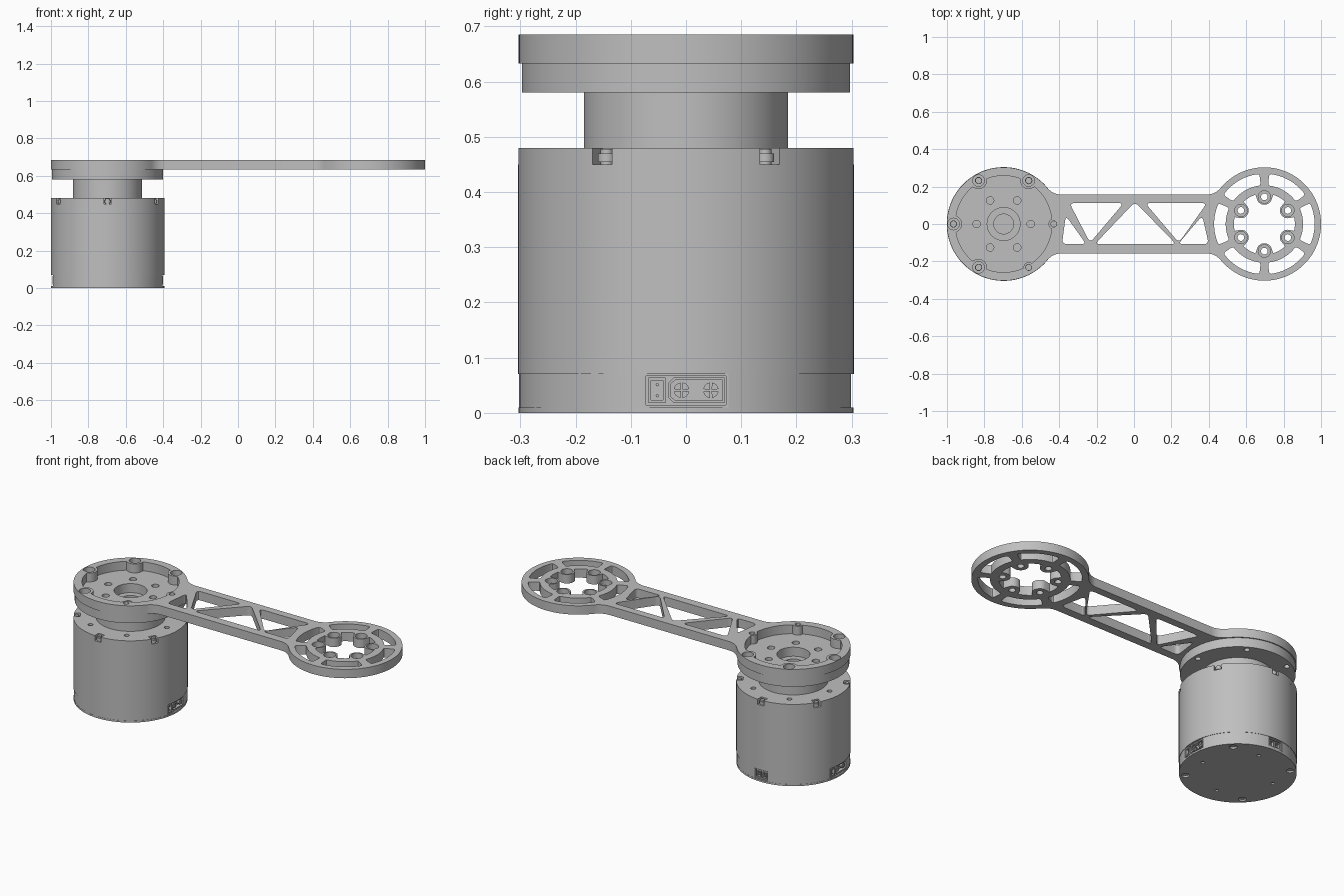
import bpy, bmesh
from math import sin, cos, pi, radians, sqrt, atan2
from mathutils import Matrix, Vector

cube = bpy.data.objects.get("Cube")
if cube:
    bpy.data.objects.remove(cube)

grey = bpy.data.materials.new("machined_grey")
grey.use_nodes = True
grey.diffuse_color = (0.52, 0.52, 0.52, 1)
grey.node_tree.nodes["Principled BSDF"].inputs["Base Color"].default_value = (0.52, 0.52, 0.52, 1)

C = 0.697            # distance of each hub from the middle
R = 0.303            # hub radius
MOTOR, TIP = (-C, 0), (C, 0)
SIXTHS = [radians(60 * k) for k in range(6)]
OFFSET_SIXTHS = [a + pi / 6 for a in SIXTHS]


# ---- outline helpers ----
def arc(c, r, a0, a1, n):
    return [(c[0] + r * cos(a0 + (a1 - a0) * i / n), c[1] + r * sin(a0 + (a1 - a0) * i / n))
            for i in range(n + 1)]


def circle(c, r, n=24):
    return arc(c, r, 0, 2 * pi, n)[:-1]


def hole_ring(c, d, r, angles, n=20):
    return [circle((c[0] + d * cos(a), c[1] + d * sin(a)), r, n) for a in angles]


def rect(x0, x1, y0, y1):
    return [(x0, y0), (x1, y0), (x1, y1), (x0, y1)]


def rounded(pts, d, steps=5):
    """Polygon with every corner replaced by a short curve."""
    out = []
    for i, p in enumerate(pts):
        p = Vector(p)
        ends = []
        for q in (pts[i - 1], pts[(i + 1) % len(pts)]):
            v = Vector(q) - p
            ends.append(p + v.normalized() * min(d, v.length * 0.4))
        for k in range(steps + 1):
            t = k / steps
            out.append(tuple(ends[0] * (1 - t) ** 2 + p * 2 * t * (1 - t) + ends[1] * t * t))
    return out


def arc_slot(c, r0, r1, mid, half):
    pts = arc(c, r1, mid - half, mid + half, 8) + arc(c, r0, mid + half, mid - half, 8)
    return rounded(pts, 0.018, 3)


def scalloped(c, r, d, bosses, n=360):
    """Circle with round bosses (angle, radius) biting in from distance d."""
    out = []
    for i in range(n):
        t, rr = 2 * pi * i / n, r
        for a, rb in bosses:
            s = rb * rb - (d * sin(t - a)) ** 2
            if s > 0 and cos(t - a) > 0:
                rr = min(rr, d * cos(t - a) - sqrt(s))
        out.append((c[0] + rr * cos(t), c[1] + rr * sin(t)))
    return out


def notched(c, r, cuts):
    """Circle with flat-bottomed notches (angle, half width, floor distance), sorted by angle."""
    out = []
    for i, (a, w, f) in enumerate(cuts):
        for x, y in ((sqrt(r * r - w * w), -w), (f, -w), (f, w)):
            out.append((c[0] + x * cos(a) - y * sin(a), c[1] + x * sin(a) + y * cos(a)))
        a2, w2, _ = cuts[(i + 1) % len(cuts)]
        if i == len(cuts) - 1:
            a2 += 2 * pi
        out += arc(c, r, a + atan2(w, sqrt(r * r - w * w)),
                   a2 - atan2(w2, sqrt(r * r - w2 * w2)), 24)[:-1]
    return out


# ---- solid from nested outlines ----
def plate(name, loops, z0, z1, matrix=Matrix()):
    cu = bpy.data.curves.new(name, 'CURVE')
    cu.dimensions, cu.fill_mode, cu.extrude = '2D', 'BOTH', (z1 - z0) / 2
    for loop in loops:
        sp = cu.splines.new('POLY')
        sp.points.add(len(loop) - 1)
        for pt, (x, y) in zip(sp.points, loop):
            pt.co = (x, y, 0, 1)
        sp.use_cyclic_u = True
    ob = bpy.data.objects.new(name, cu)
    bpy.context.collection.objects.link(ob)
    bpy.ops.object.select_all(action='DESELECT')
    ob.select_set(True)
    bpy.context.view_layer.objects.active = ob
    bpy.ops.object.convert(target='MESH')
    ob = bpy.context.view_layer.objects.active
    bm = bmesh.new()
    bm.from_mesh(ob.data)
    bmesh.ops.remove_doubles(bm, verts=bm.verts, dist=1e-5)
    bmesh.ops.recalc_face_normals(bm, faces=bm.faces)
    bm.transform(matrix @ Matrix.Translation((0, 0, (z0 + z1) / 2)))
    bm.to_mesh(ob.data)
    bm.free()
    ob.data.materials.clear()
    ob.data.materials.append(grey)
    bpy.ops.object.shade_smooth_by_angle(angle=radians(30))
    return ob


# ---- arm: two hubs joined by a filleted bar ----
BAR, FIL = 0.157, 0.1
cx = sqrt((R + FIL) ** 2 - (BAR + FIL) ** 2)
a = atan2(BAR + FIL, cx)
half = (arc((C - cx, -BAR - FIL), FIL, pi / 2, a, 8)
        + arc(TIP, R, a - pi, pi - a, 80)[1:-1]
        + arc((C - cx, BAR + FIL), FIL, -a, -pi / 2, 8))
outline = half + [(-x, -y) for x, y in half]

trusses = [
    [(-.345, .112), (-.055, .112), (-.235, -.10)],
    [(-.21, -.108), (.225, -.108), (.005, .118)],
    [(.06, .112), (.39, .112), (.24, -.10)],
    [(-.365, .045), (-.385, -.108), (-.255, -.108)],
    [(.365, .045), (.40, -.108), (.235, -.108)],
]
openings = [rounded(t, 0.028) for t in trusses]
openings += [arc_slot(TIP, 0.207, 0.269, s, radians(24.5)) for s in SIXTHS]
openings.append(scalloped(TIP, 0.163, 0.145, [(s, 0.042) for s in OFFSET_SIXTHS]))
plain = [SIXTHS[0], SIXTHS[5]]           # the two rim holes without counterbores
bored = SIXTHS[1:5]
openings.append(scalloped(MOTOR, 0.258, 0.268,
                          [(s, 0.028 if s in plain else 0.045) for s in SIXTHS]))
openings += hole_ring(MOTOR, 0.268, 0.016, plain)

plate("arm_lower_layer", [outline] + openings + hole_ring(MOTOR, 0.268, 0.017, bored)
      + hole_ring(TIP, 0.145, 0.018, OFFSET_SIXTHS), 0.633, 0.655)
plate("arm_upper_layer", [outline] + openings + hole_ring(MOTOR, 0.268, 0.031, bored)
      + hole_ring(TIP, 0.145, 0.033, OFFSET_SIXTHS), 0.655, 0.685)

# ---- output flange and neck ----
plate("output_flange", [circle(MOTOR, 0.297, 96), circle(MOTOR, 0.088, 48)]
      + hole_ring(MOTOR, 0.145, 0.02, SIXTHS) + hole_ring(MOTOR, 0.268, 0.015, SIXTHS),
      0.58, 0.633)
plate("output_neck", [circle(MOTOR, 0.185, 72), circle(MOTOR, 0.053, 36)], 0.48, 0.58)

# ---- motor housing ----
plate("housing_top", [notched(MOTOR, 0.304, [(s, 0.02, 0.268) for s in OFFSET_SIXTHS])]
      + hole_ring(MOTOR, 0.235, 0.014, SIXTHS), 0.45, 0.48)
plate("housing_body", [circle(MOTOR, 0.304, 144)], 0.07, 0.45)
plate("housing_base", [notched(MOTOR, 0.302, [(0, 0.077, 0.275), (pi / 2, 0.045, 0.28),
                                              (pi, 0.077, 0.275)])], 0.01, 0.07)
quarters = [pi / 4 + k * pi / 2 for k in range(4)]
plate("bottom_cover", [circle(MOTOR, 0.303, 144)] + hole_ring(MOTOR, 0.27, 0.02, quarters)
      + hole_ring(MOTOR, 0.21, 0.01, [q + pi / 5 for q in quarters]), 0, 0.01)

# ---- clamp screws in the top notches ----
for i, s in enumerate(OFFSET_SIXTHS):
    p = (MOTOR[0] + 0.287 * cos(s), MOTOR[1] + 0.287 * sin(s))
    plate(f"clamp_screw_head_{i + 1}", [circle(p, 0.016)], 0.454, 0.47)
    plate(f"clamp_screw_shank_{i + 1}", [circle(p, 0.011)], 0.45, 0.478)

# ---- connectors set into the base: local x runs sideways, y up, z outwards ----
UPRIGHT = Matrix(((0, 0, 1, 0), (1, 0, 0, 0), (0, 1, 0, 0), (0, 0, 0, 1)))


def side(angle):
    return Matrix.Translation((MOTOR[0], 0, 0)) @ Matrix.Rotation(angle, 4, 'Z') @ UPRIGHT


for label, ang in (("left", 0), ("right", pi)):
    m = side(ang)
    plate(f"{label}_connector_frame", [rect(-.077, .077, .01, .07), rect(-.072, .072, .014, .067)],
          0.275, 0.293, m)
    plate(f"{label}_signal_socket", [rect(-.068, -.037, .018, .064), rect(-.063, -.042, .023, .059)],
          0.275, 0.295, m)
    plate(f"{label}_signal_pins", [circle((-.052, y), 0.003, 8) for y in (.031, .051)],
          0.275, 0.29, m)
    shell = [(-.022, .018), (.07, .018), (.07, .064), (-.022, .064), (-.032, .054), (-.032, .028)]
    inner = [(-.019, .022), (.066, .022), (.066, .06), (-.019, .06), (-.028, .052), (-.028, .03)]
    plate(f"{label}_power_socket", [shell, inner], 0.275, 0.295, m)
    for i, x in enumerate((-.008, .045)):
        # Each contact is a pin split into four by a cross
        wedges = [[(x + 0.002 * (cos(q) + 0), .041 + 0.002 * sin(q))]
                  + arc((x, .041), 0.014, q - 0.65, q + 0.65, 6) for q in quarters]
        plate(f"{label}_power_contact_{i + 1}", wedges, 0.275, 0.292, m)

m = side(pi / 2)
plate("back_connector_frame", [rect(-.045, .045, .012, .066), rect(-.04, .04, .017, .061)],
      0.28, 0.298, m)
for i, x in enumerate((-.019, .019)):
    plate(f"back_signal_socket_{i + 1}", [rect(x - .016, x + .016, .02, .058),
                                          rect(x - .011, x + .011, .025, .053)], 0.28, 0.294, m)
    plate(f"back_signal_pins_{i + 1}", [circle((x, y), 0.003, 8) for y in (.032, .046)],
          0.28, 0.29, m)
